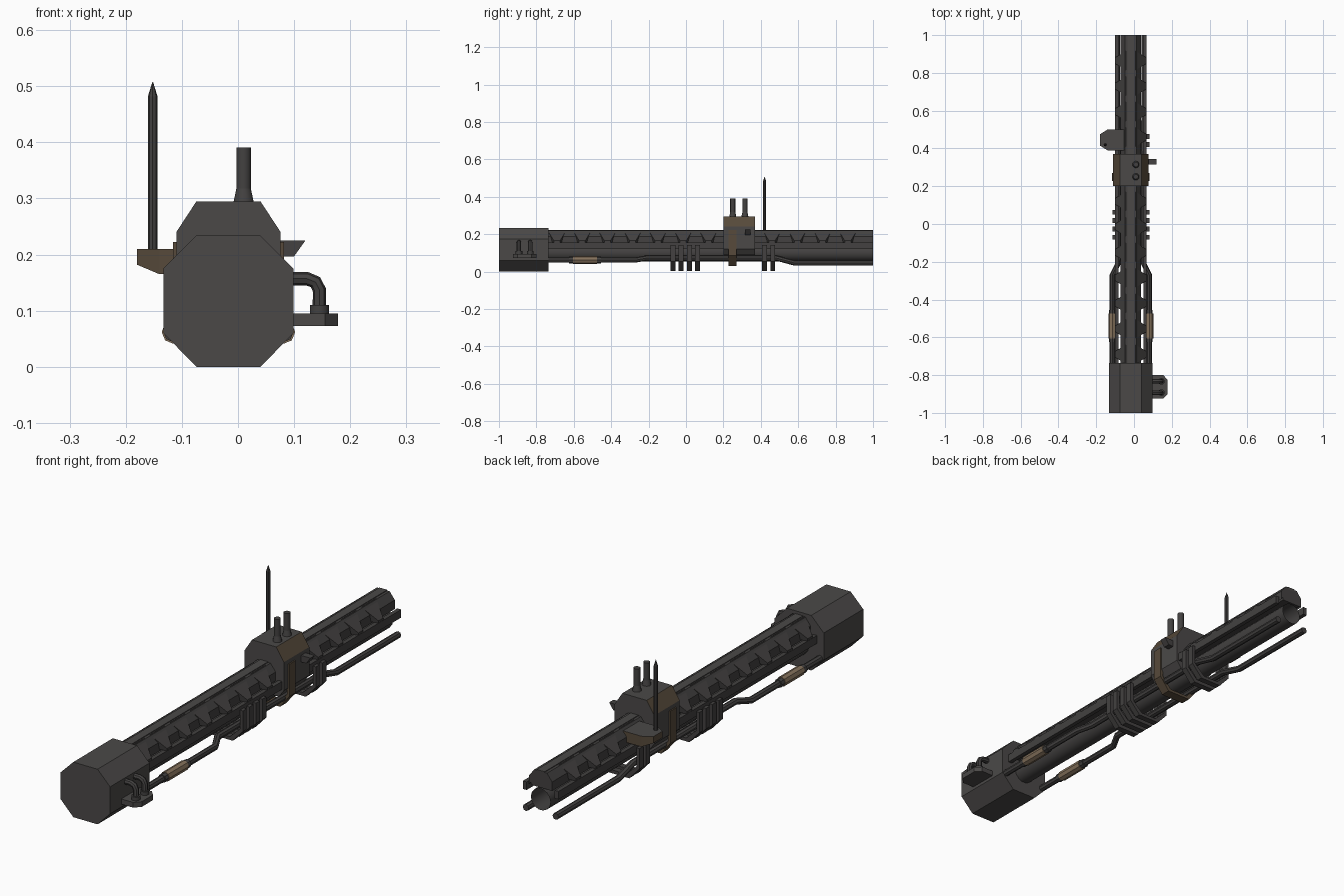
import bpy, bmesh
from mathutils import Vector

if "Cube" in bpy.data.objects:
    bpy.data.objects.remove(bpy.data.objects["Cube"])

CX = -0.017  # centre line of the barrel


def material(name, rgb):
    m = bpy.data.materials.new(name)
    m.use_nodes = True
    m.diffuse_color = (*rgb, 1)
    bsdf = next(n for n in m.node_tree.nodes if n.type == 'BSDF_PRINCIPLED')
    bsdf.inputs["Base Color"].default_value = (*rgb, 1)
    return m


STEEL = material("dark_steel", (0.070, 0.066, 0.064))
GREY = material("barrel_grey", (0.056, 0.053, 0.052))
RUST = material("rusty_steel", (0.095, 0.068, 0.043))
BRASS = material("worn_brass", (0.23, 0.165, 0.105))


def add_object(name, bm, *mats):
    bmesh.ops.recalc_face_normals(bm, faces=bm.faces)
    mesh = bpy.data.meshes.new(name)
    bm.to_mesh(mesh)
    bm.free()
    obj = bpy.data.objects.new(name, mesh)
    bpy.context.collection.objects.link(obj)
    for m in mats:
        mesh.materials.append(m)
    return obj


def prism(name, pts, a, b, mat, axis='y', rule=None, second=None):
    """Extrude an outline along y (x,z points) or z (x,y points)."""
    bm = bmesh.new()
    place = (lambda p, t: (p[0], t, p[1])) if axis == 'y' else (lambda p, t: (p[0], p[1], t))
    face = bm.faces.new([bm.verts.new(place(p, a)) for p in pts])
    new = bmesh.ops.extrude_face_region(bm, geom=[face])['geom']
    move = Vector(place((0, 0), b - a))
    bmesh.ops.translate(bm, vec=move, verts=[v for v in new if isinstance(v, bmesh.types.BMVert)])
    bmesh.ops.recalc_face_normals(bm, faces=bm.faces)
    if rule:
        for f in bm.faces:
            f.material_index = int(rule(f.normal))
    return add_object(name, bm, mat, *([second] if second else []))


def pipe(name, path, radius, mat, sides=8):
    """Round pipe swept along a path."""
    curve = bpy.data.curves.new(name, 'CURVE')
    curve.dimensions = '3D'
    curve.bevel_depth = radius
    curve.bevel_resolution = (sides - 4) // 2
    curve.use_fill_caps = True
    spline = curve.splines.new('POLY')
    spline.points.add(len(path) - 1)
    for point, co in zip(spline.points, path):
        point.co = (*co, 1)
    temp = bpy.data.objects.new(name + "_path", curve)
    bpy.context.collection.objects.link(temp)
    mesh = bpy.data.meshes.new_from_object(temp.evaluated_get(bpy.context.evaluated_depsgraph_get()))
    bpy.data.objects.remove(temp)
    mesh.materials.clear()
    mesh.materials.append(mat)
    obj = bpy.data.objects.new(name, mesh)
    bpy.context.collection.objects.link(obj)
    smooth(obj)
    return obj


def smooth(obj):
    bpy.ops.object.select_all(action='DESELECT')
    obj.select_set(True)
    bpy.context.view_layer.objects.active = obj
    bpy.ops.object.shade_smooth_by_angle(angle=0.7)


def cone(name, loc, z0, z1, r0, r1, mat, sides=10):
    bm = bmesh.new()
    bmesh.ops.create_cone(bm, cap_ends=True, segments=sides, radius1=r0, radius2=r1, depth=z1 - z0)
    bmesh.ops.translate(bm, vec=(*loc, (z0 + z1) / 2), verts=bm.verts)
    obj = add_object(name, bm, mat)
    smooth(obj)
    return obj


def mirror(half):
    """Half outline (offset from the centre line, z) to a closed outline."""
    return [(CX + x, z) for x, z in half] + [(CX - x, z) for x, z in reversed(half)]


def band(outer, t):
    """U-shaped strip outline from an outer half outline, ordered top to bottom."""
    inner = [(x - t, z + (t if i > 1 else t / 2 if i else 0)) for i, (x, z) in enumerate(outer)]
    full = lambda h: [(CX + x, z) for x, z in h] + [(CX - x, z) for x, z in reversed(h)]
    return full(outer) + full(inner)[::-1]


# Muzzle block
prism("front_block", mirror([(0.057, 0.234), (0.116, 0.175), (0.116, 0.06), (0.057, 0)]),
      -1, -0.735, STEEL)

# Upper channel: open-bottomed arch along the barrel
arch = [(0.054, 0.15), (0.054, 0.188), (0.03, 0.219)]
inner_arch = [(0.022, 0.207), (0.044, 0.182), (0.044, 0.15)]
right = [(CX + x, z) for x, z in arch]
left = [(CX - x, z) for x, z in reversed(arch)]
in_left = [(CX - x, z) for x, z in inner_arch]
in_right = [(CX + x, z) for x, z in reversed(inner_arch)]
prism("upper_channel", right + left + in_left + in_right, -0.74, 1, GREY)
prism("top_strip", mirror([(0.018, 0.222), (0.018, 0.21)]), -0.74, 1, STEEL)


# Wedge ribs from channel top to side rails
def rib(name, side, y):
    bm = bmesh.new()
    ring = []
    for x, z, w in ((0.026, 0.221, 0.05), (0.083, 0.165, 0.016), (0.083, 0.152, 0.016), (0.04, 0.16, 0.03)):
        ring.append([bm.verts.new((CX + side * x, y + s * w, z)) for s in (-1, 1)])
    for i in range(4):
        a, b = ring[i], ring[(i + 1) % 4]
        bm.faces.new((a[0], a[1], b[1], b[0]))
    for k in (0, 1):
        bm.faces.new([r[k] for r in ring])
    add_object(name, bm, GREY)


rib_rows = [-0.69 + 0.135 * i for i in range(7)] + [0.46 + 0.135 * i for i in range(4)]

# Both sides: ribs, rails, hoses and brass sleeves
for side, word in ((1, "left"), (-1, "right")):
    for i, y in enumerate(rib_rows):
        rib(f"{word}_rib_{i + 1}", side, y)
    x0, x1 = CX + side * 0.066, CX + side * 0.084
    prism(f"{word}_rail", [(x0, 0.122), (x1, 0.122), (x1, 0.156), (x0, 0.156)], -0.74, 1, GREY)
    hose = [(0.098, -0.74, 0.062), (0.098, -0.27, 0.062), (0.068, -0.21, 0.073),
            (0.068, 0.48, 0.073), (0.07, 0.58, 0.046), (0.07, 1, 0.046)]
    pipe(f"{word}_hose", [(CX + side * x, y, z) for x, y, z in hose], 0.014, GREY)
    sx = CX + side * 0.098
    pipe(f"{word}_sleeve", [(sx, -0.605, 0.062), (sx, -0.475, 0.062)], 0.021, BRASS)
    for k, y in enumerate((-0.615, -0.465)):
        pipe(f"{word}_sleeve_cap_{k + 1}", [(sx, y - 0.011, 0.062), (sx, y + 0.011, 0.062)], 0.018, GREY)

# Barrel tube with a bored rear end
tube = pipe("barrel_tube", [(CX, -0.74, 0.1), (CX, 1, 0.1)], 0.046, GREY, 14)
bm = bmesh.new()
bm.from_mesh(tube.data)
end = [f for f in bm.faces if f.calc_center_median().y > 0.99]
bmesh.ops.inset_region(bm, faces=end, thickness=0.009)
bmesh.ops.translate(bm, vec=(0, -0.15, 0), verts=list({v for f in end for v in f.verts}))
bm.to_mesh(tube.data)
bm.free()

# Clamp bands under the barrel
for i, y in enumerate((-0.07, -0.026, 0.018, 0.062, 0.42, 0.464)):
    prism(f"clamp_{i + 1}", band([(0.098, 0.142), (0.098, 0.055), (0.05, 0.003)], 0.014),
          y - 0.013, y + 0.013, GREY)

# Receiver box with rusty shoulders
prism("receiver_box", mirror([(0.057, 0.295), (0.093, 0.24), (0.093, 0.12), (0.07, 0.088)]),
      0.2, 0.37, STEEL, rule=lambda n: n.z > 0.2 and abs(n.x) > 0.3, second=RUST)
prism("receiver_strap", band([(0.099, 0.222), (0.099, 0.085), (0.055, 0.03)], 0.012),
      0.228, 0.27, RUST)
prism("side_lug", [(0.07, 0.225), (0.12, 0.225), (0.1, 0.197), (0.07, 0.197)], 0.315, 0.345, GREY)

# Twin stacks on the receiver
for i, y in enumerate((0.25, 0.315)):
    cone(f"stack_base_{i + 1}", (0.01, y), 0.293, 0.318, 0.019, 0.0135, GREY)
    cone(f"stack_{i + 1}", (0.01, y), 0.316, 0.391, 0.0135, 0.0135, GREY)

# Antenna bracket and antenna
bracket = prism("antenna_bracket", [(-0.04, 0.39), (-0.14, 0.39), (-0.18, 0.415), (-0.18, 0.475),
                                    (-0.14, 0.5), (-0.04, 0.5)], 0.165, 0.21, STEEL, axis='z',
                rule=lambda n: n.z < 0.5, second=RUST)
for v in bracket.data.vertices:
    if v.co.z < 0.2 and v.co.x < -0.16:
        v.co.z = 0.182
cone("antenna_rod", (-0.152, 0.42), 0.2, 0.482, 0.0085, 0.0085, GREY, 8)
cone("antenna_tip", (-0.152, 0.42), 0.482, 0.508, 0.0085, 0.0005, GREY, 8)

# Side fitting on the muzzle block
prism("fitting_plate", [(0.095, -0.925), (0.155, -0.925), (0.178, -0.9), (0.178, -0.825),
                        (0.155, -0.8), (0.095, -0.8)], 0.073, 0.095, STEEL, axis='z')
for i, y in enumerate((-0.893, -0.833)):
    pipe(f"fitting_elbow_{i + 1}", [(0.09, y, 0.157), (0.123, y, 0.157), (0.138, y, 0.151),
                                    (0.145, y, 0.137), (0.145, y, 0.09)], 0.012, GREY)
    cone(f"fitting_collar_{i + 1}", (0.145, y), 0.094, 0.11, 0.018, 0.018, GREY)
